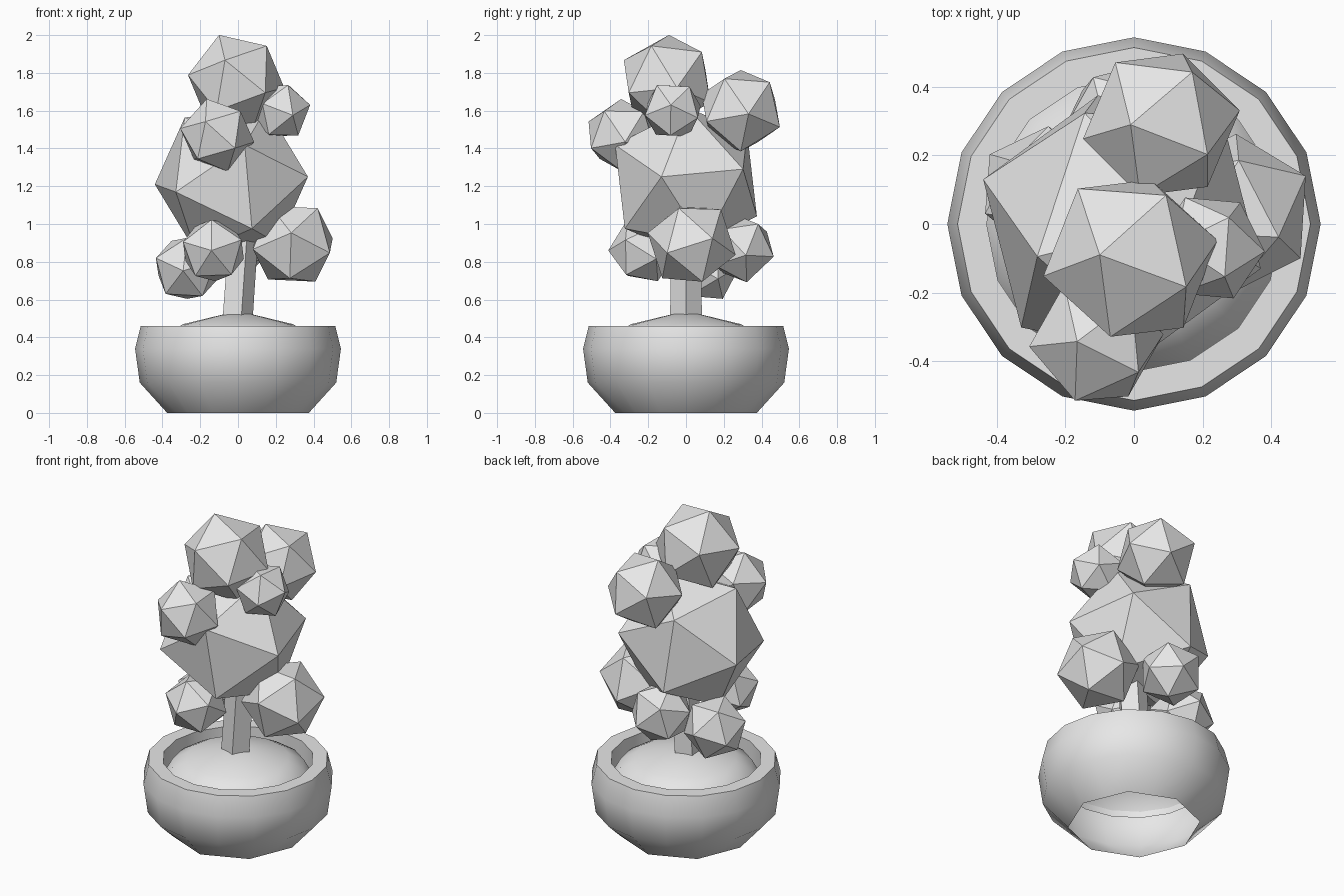
import bpy, bmesh, math
from mathutils import Vector, Matrix

cube = bpy.data.objects.get("Cube")
if cube:
    bpy.data.objects.remove(cube, do_unlink=True)

grey = bpy.data.materials.new("plain_grey")
grey.use_nodes = True
grey.diffuse_color = (0.8, 0.8, 0.8, 1)
grey.node_tree.nodes["Principled BSDF"].inputs["Base Color"].default_value = (0.8, 0.8, 0.8, 1)


def finish(name, bm, smooth=False):
    mesh = bpy.data.meshes.new(name)
    bm.to_mesh(mesh)
    bm.free()
    mesh.materials.append(grey)
    if smooth:
        for p in mesh.polygons:
            p.use_smooth = True
        mesh.set_sharp_from_angle(angle=math.radians(50))
    obj = bpy.data.objects.new(name, mesh)
    bpy.context.collection.objects.link(obj)
    return obj


def lathe(name, profile, sides=16, octagon_ring=None):
    """Revolve (radius, height) points; one ring may be flattened to half the sides."""
    bm = bmesh.new()
    rings = []
    for k, (r, z) in enumerate(profile):
        if r == 0:
            rings.append([bm.verts.new((0, 0, z))] * sides)
            continue
        ring = []
        for i in range(sides):
            a = 2 * math.pi * i / sides
            s = math.cos(2 * math.pi / sides) if k == octagon_ring and i % 2 else 1
            ring.append(bm.verts.new((r * s * math.cos(a), r * s * math.sin(a), z)))
        rings.append(ring)
    for low, high in zip(rings, rings[1:]):
        for i in range(sides):
            j = (i + 1) % sides
            corners = [low[i], low[j], high[j], high[i]]
            bm.faces.new(list(dict.fromkeys(corners)))
    return finish(name, bm, smooth=True)


def frame(a, b):
    """Rotation whose first axis is a, with b in the plane of the first two."""
    x = Vector(a).normalized()
    z = x.cross(Vector(b)).normalized()
    return Matrix((x, z.cross(x), z)).transposed()


def foliage(name, centre, radius, corner, next_corner):
    """Icosahedron turned so two neighbouring corners point the given ways."""
    bm = bmesh.new()
    bmesh.ops.create_icosphere(bm, subdivisions=1, radius=radius)
    bm.verts.ensure_lookup_table()
    first = bm.verts[0]
    second = first.link_edges[0].other_vert(first)
    turn = frame(corner, next_corner) @ frame(first.co, second.co).transposed()
    bmesh.ops.transform(bm, verts=bm.verts,
                        matrix=Matrix.Translation(centre) @ turn.to_4x4())
    return finish(name, bm)


# Pot: open underneath, with a thick rim turned down inside
lathe("pot", [(0.375, 0), (0.52, 0.16), (0.545, 0.34), (0.515, 0.46),
              (0.43, 0.46), (0.43, 0.29)], octagon_ring=0)

# Soil mound
lathe("soil", [(0.43, 0.33), (0.38, 0.42), (0.29, 0.47), (0, 0.54)])

# Trunk: five-sided, leaning slightly
bm = bmesh.new()
bmesh.ops.create_cone(bm, cap_ends=True, segments=5, radius1=0.088, radius2=0.085, depth=0.65)
bmesh.ops.rotate(bm, verts=bm.verts, matrix=Matrix.Rotation(-math.pi / 2, 3, 'Z'))
for v in bm.verts:
    v.co.x += 0.07 * (v.co.z + 0.325) - 0.01
    v.co.z += 0.825
finish("trunk", bm)

# Foliage clumps
foliage("foliage_top", (-0.01, -0.10, 1.755), 0.262, (-0.09, 0.01, 0.245), (-0.06, -0.23, 0.115))
foliage("foliage_main", (-0.035, 0, 1.23), 0.426, (-0.405, 0.13, -0.02), (-0.29, -0.3, -0.06))
foliage("foliage_upper_front", (-0.11, -0.34, 1.47), 0.2, (-0.06, -0.17, 0.07), (0.095, -0.16, -0.07))
foliage("foliage_upper_side", (0.22, -0.07, 1.6), 0.165, (0.16, -0.01, 0.03), (0.055, 0.1, 0.14))
foliage("foliage_upper_back", (0.08, 0.29, 1.6), 0.233, (-0.09, 0, 0.215), (-0.135, 0.18, 0.06))
foliage("foliage_lower_left", (0.29, 0.03, 0.895), 0.24, (0.22, 0.115, 0.03), (0.21, -0.135, -0.05))
foliage("foliage_lower_right", (-0.27, 0.1, 0.765), 0.187, (-0.165, -0.07, 0.055), (-0.105, -0.06, -0.145))
foliage("foliage_lower_front", (-0.13, -0.23, 0.86), 0.182, (-0.01, -0.175, 0), (-0.01, -0.08, 0.16))
foliage("foliage_lower_back", (-0.03, 0.29, 0.87), 0.187, (-0.09, 0.14, 0.09), (0.08, 0.15, -0.07))
